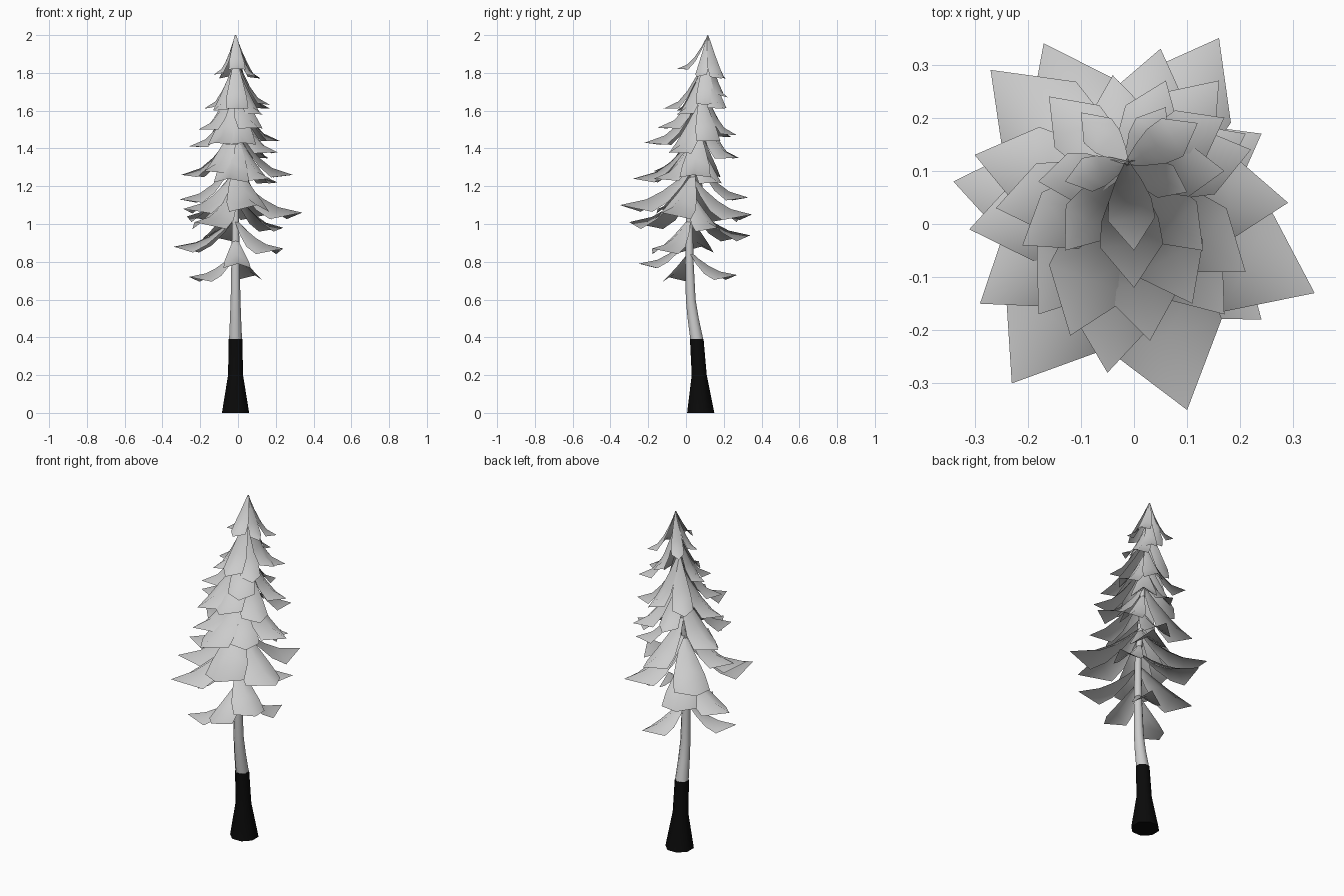
import bpy, bmesh, math
from mathutils import Vector

cube = bpy.data.objects.get("Cube")
if cube:
    bpy.data.objects.remove(cube, do_unlink=True)


def material(name, value, roughness=0.8):
    mat = bpy.data.materials.new(name)
    mat.use_nodes = True
    colour = (value, value, value, 1)
    mat.diffuse_color = colour
    shader = mat.node_tree.nodes["Principled BSDF"]
    shader.inputs["Base Color"].default_value = colour
    shader.inputs["Roughness"].default_value = roughness
    return mat


pale_grey = material("pale grey", 0.6)
charred_black = material("charred black", 0.003)


def add_object(name, bm, mat, angle):
    mesh = bpy.data.meshes.new(name)
    bm.to_mesh(mesh)
    bm.free()
    mesh.materials.append(mat)
    obj = bpy.data.objects.new(name, mesh)
    bpy.context.collection.objects.link(obj)
    bpy.ops.object.select_all(action='DESELECT')
    obj.select_set(True)
    bpy.context.view_layer.objects.active = obj
    bpy.ops.object.shade_smooth_by_angle(angle=math.radians(angle))
    return obj


# Bent trunk: height, y position and radius of each ring
TRUNK_X = -0.013
LOWER = [(0, .078, .078), (.2, .07, .043), (.39, .057, .039)]
UPPER = [(.39, .057, .037), (.5, .038, .032), (.6, .025, .028), (.8, .018, .024),
         (1.05, .018, .019), (1.4, .05, .014), (1.7, .08, .009), (2, .115, .002)]


def trunk_axis(z):
    rings = LOWER + UPPER[1:]
    for (z0, y0, _), (z1, y1, _) in zip(rings, rings[1:]):
        if z <= z1:
            return Vector((TRUNK_X, y0 + (y1 - y0) * (z - z0) / (z1 - z0), z))


def tube(name, rings, mat, sides=8):
    bm = bmesh.new()
    loops = []
    for z, y, r in rings:
        turns = [math.tau * (i + .5) / sides for i in range(sides)]
        loops.append([bm.verts.new((TRUNK_X + r * math.cos(a), y + r * math.sin(a), z))
                      for a in turns])
    for low, high in zip(loops, loops[1:]):
        for i in range(sides):
            j = (i + 1) % sides
            bm.faces.new((low[i], low[j], high[j], high[i]))
    bm.faces.new(loops[0][::-1])
    bm.faces.new(loops[-1])
    return add_object(name, bm, mat, 50)


tube("trunk_base", LOWER, charred_black)
tube("trunk_upper", UPPER, pale_grey)

# Bough profile: distance along the bough, share of full half width
PROFILE = [(0, .12), (.2, .55), (.42, .9), (.64, 1)]


def add_bough(bm, tip):
    """Folded, drooping kite that flares outward from the trunk to its tip."""
    drop = min(.13 + max(tip.z - .75, 0) * .24, .27)
    root = trunk_axis(min(tip.z + drop, 2))
    out = Vector((tip.x - root.x, tip.y - root.y, 0))
    reach = out.length
    side = Vector((-out.y, out.x, 0)).normalized()
    rows = []
    for t, w in PROFILE:
        half = w * reach * .27
        spine = root + out * t
        spine.z -= (root.z - tip.z) * (1 - (1 - t) ** 1.9)
        edge = Vector((0, 0, -half * .6))
        rows.append([bm.verts.new(spine + side * half + edge), bm.verts.new(spine),
                     bm.verts.new(spine - side * half + edge)])
    end = bm.verts.new(tip)
    for a, b in zip(rows, rows[1:]):
        for i in (0, 1):
            bm.faces.new((a[i], a[i + 1], b[i + 1], b[i]))
    for i in (0, 1):
        bm.faces.new((rows[-1][i], rows[-1][i + 1], end))
    bm.normal_update()
    bad = [f for f in bm.faces if f.normal.z < 0]
    bmesh.ops.reverse_faces(bm, faces=bad)


# Bough tips in each tier, in hundredths of a unit
TIERS = {
    "bottom_boughs": [(-26, -10, 72), (0, -25, 79), (10, 27, 73), (-34, 8, 88),
                      (24, -18, 87), (-17, 34, 94)],
    "lower_boughs": [(-23, -30, 101), (34, -13, 106), (10, -35, 110), (-27, 29, 104),
                     (16, 35, 105), (24, 17, 98), (-29, -15, 108), (-31, -1, 113),
                     (5, 33, 114)],
    "middle_boughs": [(29, 4, 126), (-5, -28, 124), (-30, 13, 126), (17, -17, 124),
                      (21, 17, 122), (-18, -17, 128), (16, 27, 135), (-4, 28, 135),
                      (21, -9, 138), (-26, 3, 141), (-12, -21, 143)],
    "upper_boughs": [(22, 14, 144), (3, -22, 143), (-16, 24, 146), (-21, -4, 150),
                     (6, 27, 147), (11, -15, 151), (13, -5, 158), (0, -12, 161),
                     (-18, 8, 161), (17, 20, 161)],
    "top_boughs": [(6, 22, 167), (-13, -5, 160), (17, 10, 163), (-10, 21, 177),
                   (12, 19, 177), (0, -5, 182), (-13, 8, 179), (10, 6, 178)],
}
for name, tips in TIERS.items():
    bm = bmesh.new()
    for tip in tips:
        add_bough(bm, Vector(tip) / 100)
    add_object(name, bm, pale_grey, 100)
